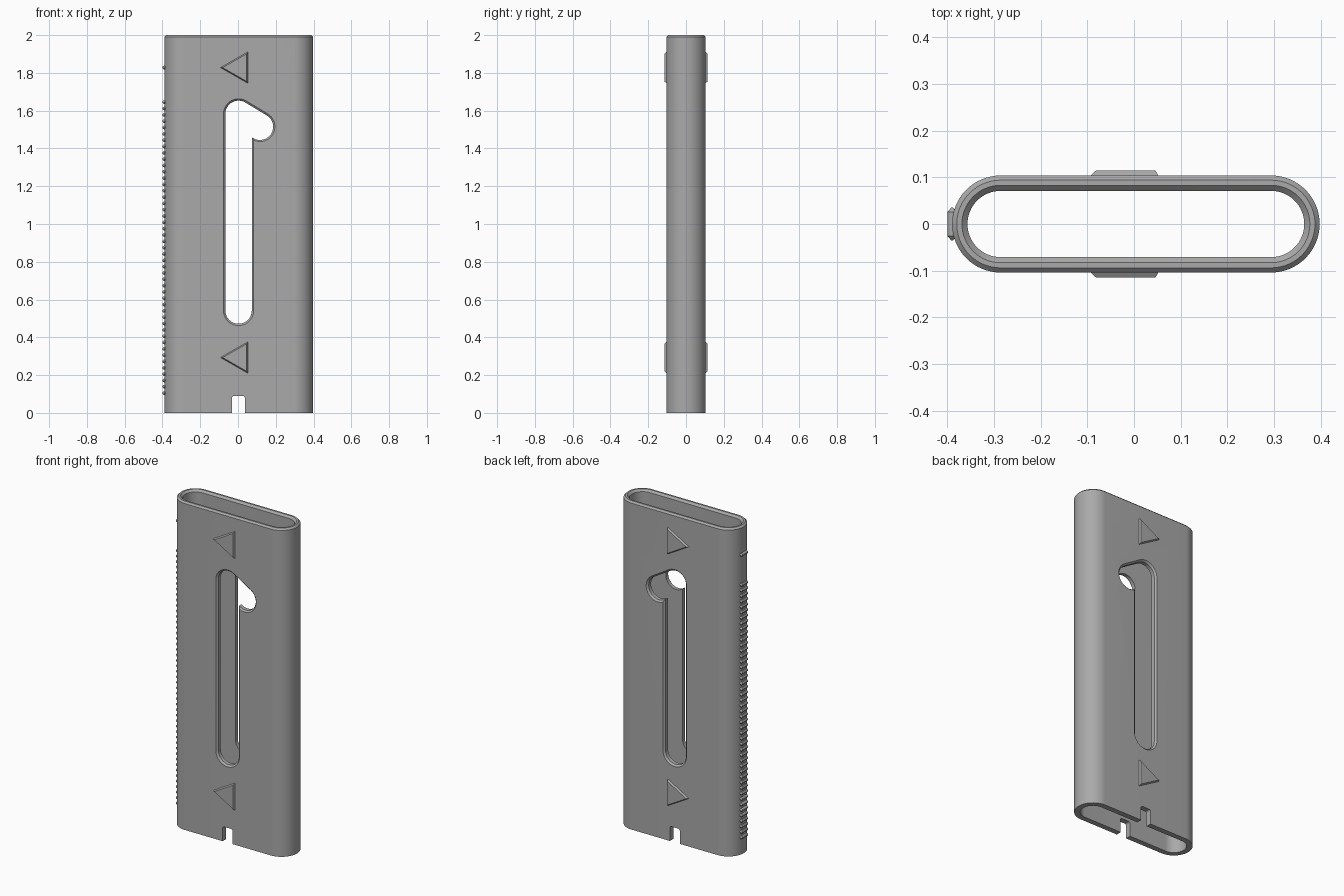
import bpy, bmesh
from math import sin, cos, pi, acos, atan2

cube = bpy.data.objects.get("Cube")
if cube:
    bpy.data.objects.remove(cube, do_unlink=True)

grey = bpy.data.materials.new("plain grey")
grey.use_nodes = True
colour = (0.4, 0.4, 0.4, 1)
grey.diffuse_color = colour
grey.node_tree.nodes["Principled BSDF"].inputs["Base Color"].default_value = colour

CX = 0.004          # body centre line
R, SPAN = 0.104, 0.29


def loft(name, rings, closed=False):
    """Skin a list of matching rings; cap the ends or join last to first."""
    bm = bmesh.new()
    loops = [[bm.verts.new(p) for p in ring] for ring in rings]
    pairs = list(zip(loops, loops[1:]))
    if closed:
        pairs.append((loops[-1], loops[0]))
    else:
        bm.faces.new(loops[0])
        bm.faces.new(loops[-1])
    for a, b in pairs:
        n = len(a)
        for i in range(n):
            j = (i + 1) % n
            bm.faces.new((a[i], a[j], b[j], b[i]))
    bmesh.ops.recalc_face_normals(bm, faces=bm.faces)
    mesh = bpy.data.meshes.new(name)
    bm.to_mesh(mesh)
    bm.free()
    mesh.materials.append(grey)
    obj = bpy.data.objects.new(name, mesh)
    bpy.context.collection.objects.link(obj)
    return obj


def arc(cx, cy, r, start, end, n=20):
    angles = [start + (end - start) * i / n for i in range(n + 1)]
    return [(cx + r * cos(a), cy + r * sin(a)) for a in angles]


def stadium(r, z):
    pts = arc(CX + SPAN, 0, r, -pi / 2, pi / 2, 32)
    pts += arc(CX - SPAN, 0, r, pi / 2, 3 * pi / 2, 32)
    return [(x, y, z) for x, y in pts]


# Hollow sleeve with chamfered top rim
sleeve = loft("sleeve", [
    stadium(R, 0), stadium(R, 1.99), stadium(R - 0.01, 2),
    stadium(0.083, 2), stadium(0.071, 1.988), stadium(0.071, 0)], closed=True)


# Slot with a hooked upper end, flared at both outer faces
def slot(r, y):
    sx, low, high = 0.003, 0.542, 1.583
    hx, hz = 0.116, 1.515
    tangent = pi / 2 + atan2(hz - high, hx - sx)
    corner = -acos((sx + r - hx) / r)
    pts = arc(sx, low, r, 0, -pi)
    pts += arc(sx, high, r, pi, tangent)
    pts += arc(hx, hz, r, tangent, corner)
    return [(x, y, z) for x, z in pts]


slot_cutter = loft("slot_cutter", [
    slot(0.09, -R - 0.01), slot(0.07, -R + 0.01),
    slot(0.07, R - 0.01), slot(0.09, R + 0.01)])


# Notch through both walls at the bottom, with rounded upper corners
def notch(y):
    pts = [(-0.031, -0.05), (0.036, -0.05)]
    pts += arc(0.026, 0.08, 0.01, 0, pi / 2, 6)
    pts += arc(-0.021, 0.08, 0.01, pi / 2, pi, 6)
    return [(x, y, z) for x, z in pts]


notch_cutter = loft("notch_cutter", [notch(-0.2), notch(0.2)])

for cutter in (slot_cutter, notch_cutter):
    cutter.hide_render = True
    cutter.hide_viewport = True
    cutter.display_type = 'WIRE'
    mod = sleeve.modifiers.new(cutter.name, 'BOOLEAN')
    mod.object = cutter
    mod.operation = 'DIFFERENCE'
    mod.solver = 'EXACT'

# Bake the cuts, then drop the cutters and shade the sleeve
depsgraph = bpy.context.evaluated_depsgraph_get()
cut_mesh = bpy.data.meshes.new_from_object(sleeve.evaluated_get(depsgraph))
sleeve.modifiers.clear()
sleeve.data = cut_mesh
for cutter in (slot_cutter, notch_cutter):
    bpy.data.objects.remove(cutter, do_unlink=True)


# Raised arrow triangles with sloping sides, on both faces
def triangle(z, inset, y):
    tip, base, half = -0.093 + 2 * inset, 0.052 - inset, 0.083 - 1.73 * inset
    return [(tip, y, z), (base, y, z + half), (base, y, z - half)]


for level, z in (("upper", 1.828), ("lower", 0.293)):
    for face, s in (("front", -1), ("back", 1)):
        loft(f"{level}_{face}_arrow", [
            triangle(z, 0, s * 0.1), triangle(z, 0, s * R),
            triangle(z, 0.006, s * 0.115)])


# Column of small ridges up the narrow side, plus a lone one near the top
def ridge_ring(r, y, z):
    return [(-0.39 + x, y, z + h) for x, h in arc(0, 0, r, 0, 2 * pi * 11 / 12, 11)]


COUNT = 47
heights = [0.105 + (1.645 - 0.105) * i / (COUNT - 1) for i in range(COUNT)]
ridges = [sleeve]
for i, z in enumerate(heights + [1.828]):
    ridges.append(loft(f"side_ridge_{i + 1}", [
        ridge_ring(0.002, -0.035, z), ridge_ring(0.01, -0.026, z),
        ridge_ring(0.01, 0.026, z), ridge_ring(0.002, 0.035, z)]))

bpy.ops.object.select_all(action='DESELECT')
for obj in ridges:
    obj.select_set(True)
bpy.context.view_layer.objects.active = sleeve
bpy.ops.object.shade_smooth_by_angle(angle=pi / 6)
